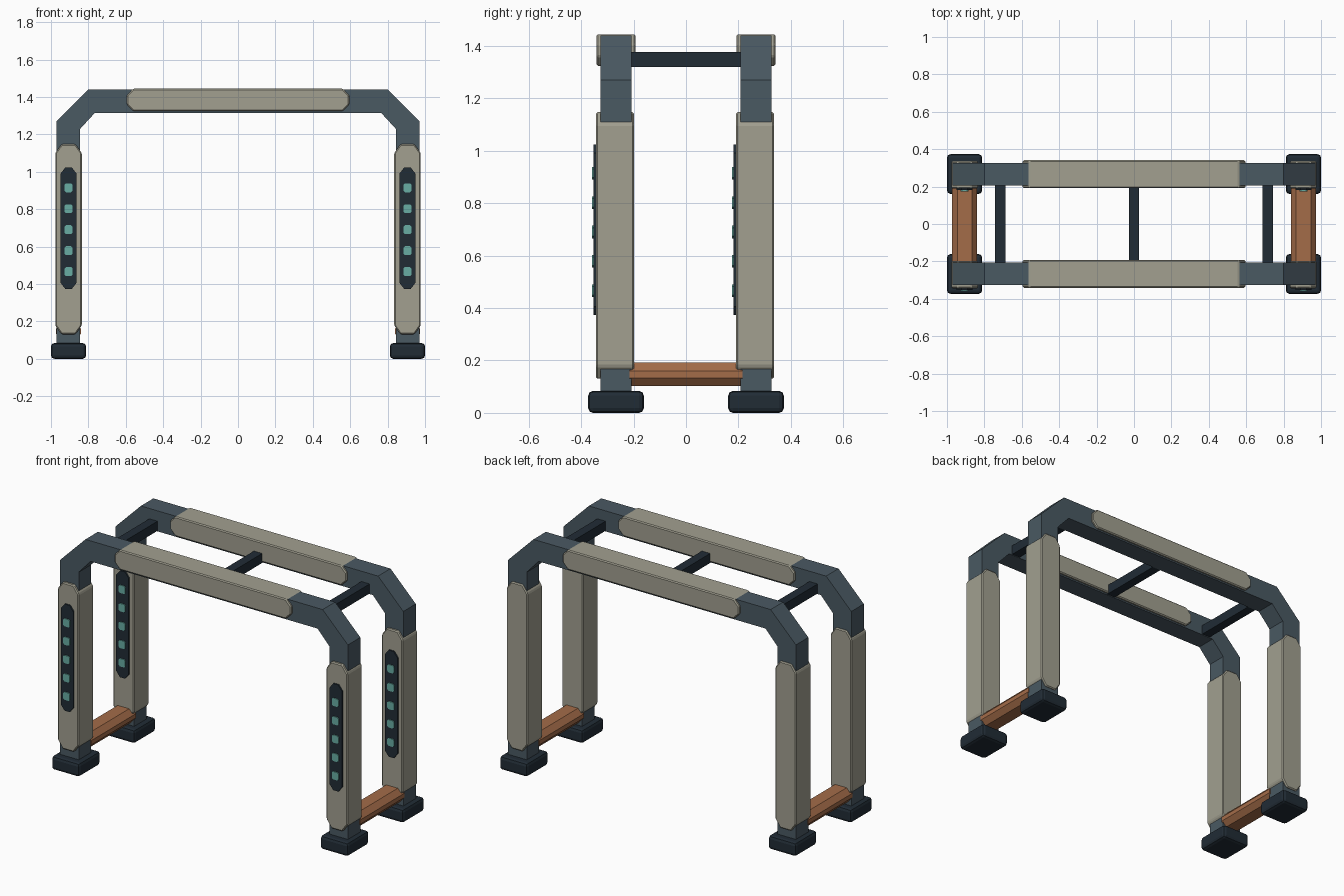
import bpy
import bmesh

cube = bpy.data.objects.get("Cube")
if cube:
    bpy.data.objects.remove(cube, do_unlink=True)


def material(name, rgb):
    mat = bpy.data.materials.new(name)
    mat.use_nodes = True
    mat.diffuse_color = (*rgb, 1)
    mat.node_tree.nodes["Principled BSDF"].inputs["Base Color"].default_value = (*rgb, 1)
    return mat


FRAME = material("slate_frame", (0.068, 0.1, 0.123))
ARMOR = material("warm_grey_panel", (0.36, 0.35, 0.28))
DARK = material("dark_navy", (0.015, 0.025, 0.036))
COPPER = material("copper_sill", (0.37, 0.15, 0.066))
TEAL = material("teal_light", (0.14, 0.42, 0.37))


def prism(name, profile, y0, y1, mat, bevel=0, segments=1):
    """Extrude an x-z outline along y, with optionally bevelled edges."""
    bm = bmesh.new()
    face = bm.faces.new([bm.verts.new((x, y0, z)) for x, z in profile])
    extruded = bmesh.ops.extrude_face_region(bm, geom=[face])
    moved = [v for v in extruded["geom"] if isinstance(v, bmesh.types.BMVert)]
    bmesh.ops.translate(bm, verts=moved, vec=(0, y1 - y0, 0))
    bmesh.ops.recalc_face_normals(bm, faces=bm.faces)
    mesh = bpy.data.meshes.new(name)
    bm.to_mesh(mesh)
    bm.free()
    mesh.materials.append(mat)
    obj = bpy.data.objects.new(name, mesh)
    bpy.context.collection.objects.link(obj)
    if bevel:
        mod = obj.modifiers.new("edge_bevel", "BEVEL")
        mod.width = bevel
        mod.segments = segments
        mod.limit_method = "ANGLE"
    return obj


def rectangle(x, z, w, h):
    return [(x - w, z - h), (x + w, z - h), (x + w, z + h), (x - w, z + h)]


def octagon(x, z, w, h, cx, cz):
    """Rectangle outline of half sizes w, h with cut corners."""
    half = [(w - cx, -h), (w, cz - h), (w, h - cz), (w - cx, h)]
    return [(x + a, z + b) for a, b in half] + [(x - a, z - b) for a, b in half]


# Arch outline: right half mirrored into one closed loop
outer = [(0.97, 0.07), (0.97, 1.27), (0.80, 1.44)]
inner = [(0.765, 1.315), (0.845, 1.228), (0.845, 0.07)]
arch = outer + [(-x, z) for x, z in outer[::-1]] + [(-x, z) for x, z in inner[::-1]] + inner
LEG_X = 0.906

for end, y in (("front", -0.267), ("back", 0.267)):
    prism(f"{end}_arch_frame", arch, y - 0.06, y + 0.06, FRAME)
    prism(f"{end}_beam_panel", octagon(0, 1.384, 0.595, 0.06, 0.035, 0.036),
          y - 0.074, y + 0.074, ARMOR, 0.006)

    for side, s in (("left", 1), ("right", -1)):
        x = s * LEG_X
        tag = f"{end}_{side}"
        prism(f"{tag}_leg_panel", octagon(x, 0.639, 0.071, 0.508, 0.034, 0.047),
              y - 0.077, y + 0.069, ARMOR, 0.006)

        # Light strip on the forward face of every leg
        prism(f"{tag}_light_strip", octagon(x, 0.698, 0.042, 0.325, 0.025, 0.032),
              y - 0.086, y - 0.075, DARK)
        for i in range(5):
            prism(f"{tag}_light_{i + 1}",
                  octagon(x, 0.466 + i * 0.112, 0.022, 0.024, 0.008, 0.008),
                  y - 0.092, y - 0.084, TEAL)

        # Rounded foot
        prism(f"{tag}_foot", rectangle(x, 0.042, 0.094, 0.042),
              y - 0.106, y + 0.106, DARK, 0.018, 2)

# Sills joining the two arches at the bottom
for side, s in (("left", 1), ("right", -1)):
    prism(f"{side}_sill", octagon(s * LEG_X, 0.147, 0.067, 0.045, 0.028, 0.032),
          -0.215, 0.215, COPPER)

# Cross bars joining the two arches at the top
for name, x in (("left", 0.715), ("middle", 0), ("right", -0.715)):
    prism(f"{name}_cross_bar", rectangle(x, 1.348, 0.028, 0.029), -0.215, 0.215, DARK)
